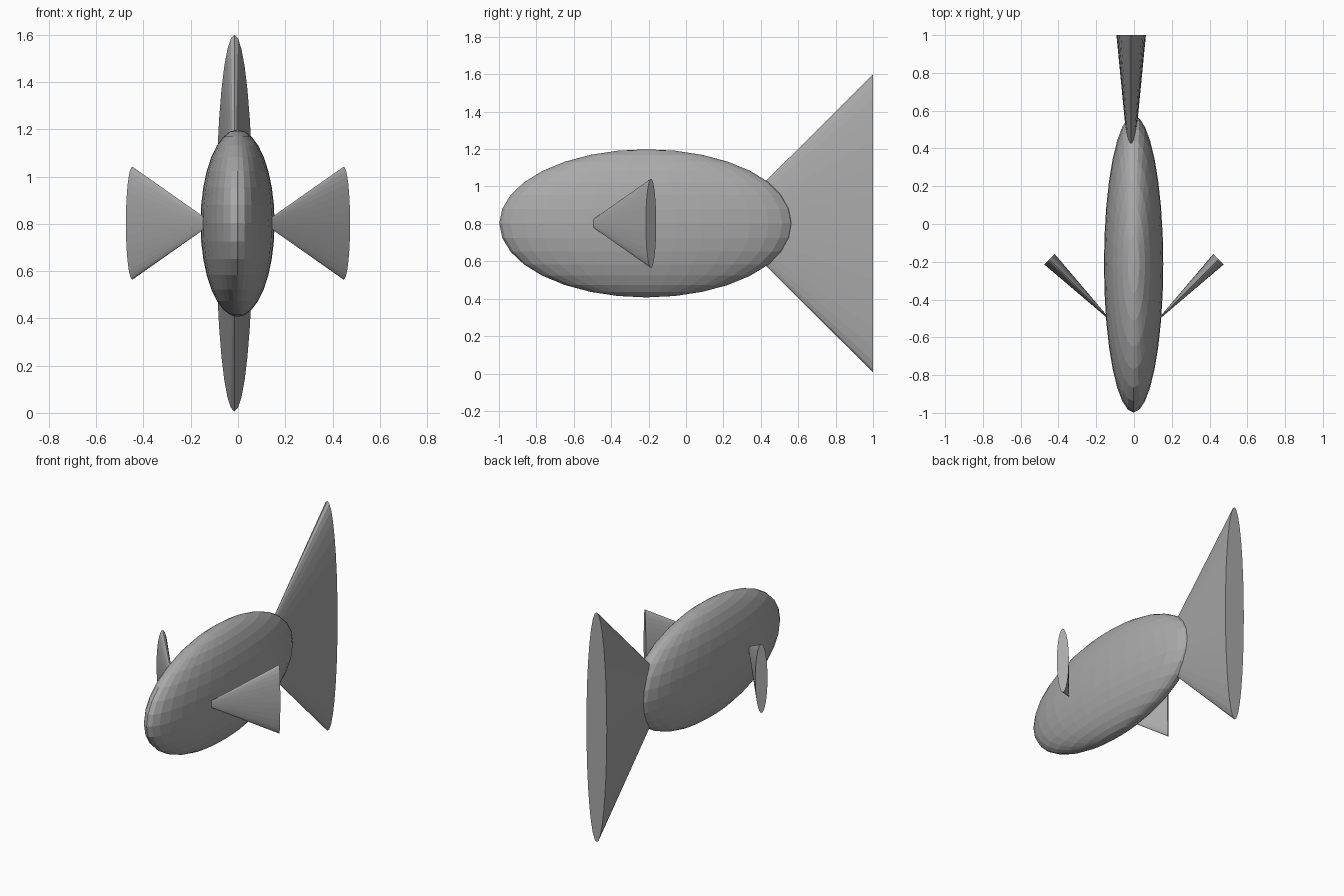
import bpy
from mathutils import Vector

cube = bpy.data.objects.get("Cube")
if cube:
    bpy.data.objects.remove(cube, do_unlink=True)

grey = bpy.data.materials.new("plain_grey")
grey.use_nodes = True
colour = (0.4, 0.4, 0.4, 1)
grey.diffuse_color = colour
grey.node_tree.nodes["Principled BSDF"].inputs["Base Color"].default_value = colour


def finish(name):
    obj = bpy.context.object
    obj.name = name
    obj.data.materials.append(grey)
    return obj


def fin(name, apex, base, half_width, half_height):
    """Flattened cone from a point inside the body to a flat oval end."""
    apex, base = Vector(apex), Vector(base)
    axis = base - apex
    bpy.ops.mesh.primitive_cone_add(vertices=32, radius1=1, radius2=0, depth=axis.length)
    obj = finish(name)
    # local z points from the oval end to the apex, local y stays vertical
    z = -axis.normalized()
    y = Vector((0, 0, 1))
    x = y.cross(z)
    for v in obj.data.vertices:
        p = v.co.copy()
        v.co = x * p.x * half_width + y * p.y * half_height + z * p.z
    obj.location = (apex + base) / 2
    return obj


# Body
bpy.ops.mesh.primitive_uv_sphere_add(segments=32, ring_count=16, location=(-0.002, -0.212, 0.803))
body = finish("body")
body.scale = (0.157, 0.786, 0.396)

# Tail fin
fin("tail_fin", (-0.015, 0.2, 0.803), (-0.015, 1, 0.803), 0.078, 0.797)

# Side fins
for side, name in ((1, "left_fin"), (-1, "right_fin")):
    fin(name, (side * 0.107, -0.527, 0.803), (side * 0.447, -0.187, 0.803), 0.039, 0.239)
